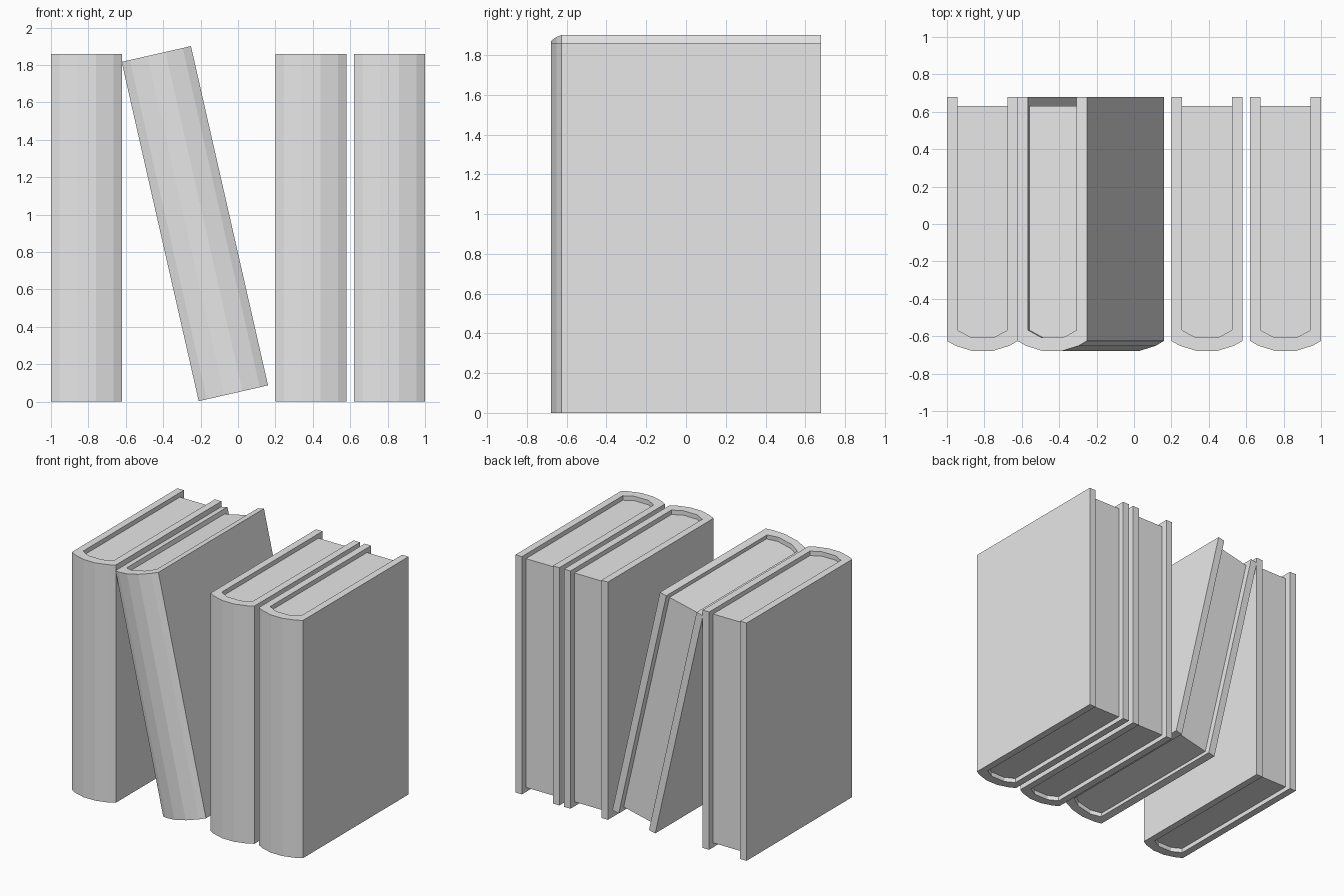
import bpy
import bmesh
import math

cube = bpy.data.objects.get("Cube")
if cube:
    bpy.data.objects.remove(cube, do_unlink=True)

WIDTH, HEIGHT, RECESS = 0.38, 1.86, 0.035
HALF = WIDTH / 2
INNER = 0.134
BACK, PAGE_BACK = 0.68, 0.63

grey = bpy.data.materials.new("light_grey")
grey.use_nodes = True
colour = (0.8, 0.8, 0.8, 1)
grey.diffuse_color = colour
grey.node_tree.nodes["Principled BSDF"].inputs["Base Color"].default_value = colour


def mirrored(half):
    """Complete a left-hand profile with its mirror image."""
    return half + [(-x, y) for x, y in reversed(half)]


def extrude_profile(name, profile, bottom, top):
    """Prism standing on a plan profile."""
    bm = bmesh.new()
    face = bm.faces.new([bm.verts.new((x, y, bottom)) for x, y in profile])
    result = bmesh.ops.extrude_face_region(bm, geom=[face], use_keep_orig=True)
    raised = [v for v in result["geom"] if isinstance(v, bmesh.types.BMVert)]
    bmesh.ops.translate(bm, verts=raised, vec=(0, 0, top - bottom))
    bmesh.ops.recalc_face_normals(bm, faces=bm.faces)
    mesh = bpy.data.meshes.new(name)
    bm.to_mesh(mesh)
    bm.free()
    mesh.materials.append(grey)
    obj = bpy.data.objects.new(name, mesh)
    bpy.context.collection.objects.link(obj)
    return obj


# Faceted rounded spine outside and inside
spine = [(-HALF, -0.625), (-0.145, -0.651), (-0.05, -0.68)]
lining = [(-INNER, -0.567), (-0.06, -0.607)]
cover_profile = (mirrored([(-HALF, BACK)] + spine)
                 + mirrored([(-INNER, BACK)] + lining)[::-1])
page_profile = mirrored([(-INNER, PAGE_BACK)] + lining)


def add_book(name, x, z=0, lean=0):
    """Cover wrapped around a recessed block of pages."""
    parts = (extrude_profile(name + "_cover", cover_profile, 0, HEIGHT),
             extrude_profile(name + "_pages", page_profile, RECESS, HEIGHT - RECESS))
    for part in parts:
        part.location = (x, 0, z)
        part.rotation_euler.y = -lean


# Upright books
for name, left in (("first_book", -1), ("third_book", 0.2), ("fourth_book", 0.62)):
    add_book(name, left + HALF)

# Leaning book, resting on its lower left edge
tilt = math.radians(12.8)
add_book("leaning_book", -0.21 + HALF * math.cos(tilt), HALF * math.sin(tilt) + 0.003, tilt)
